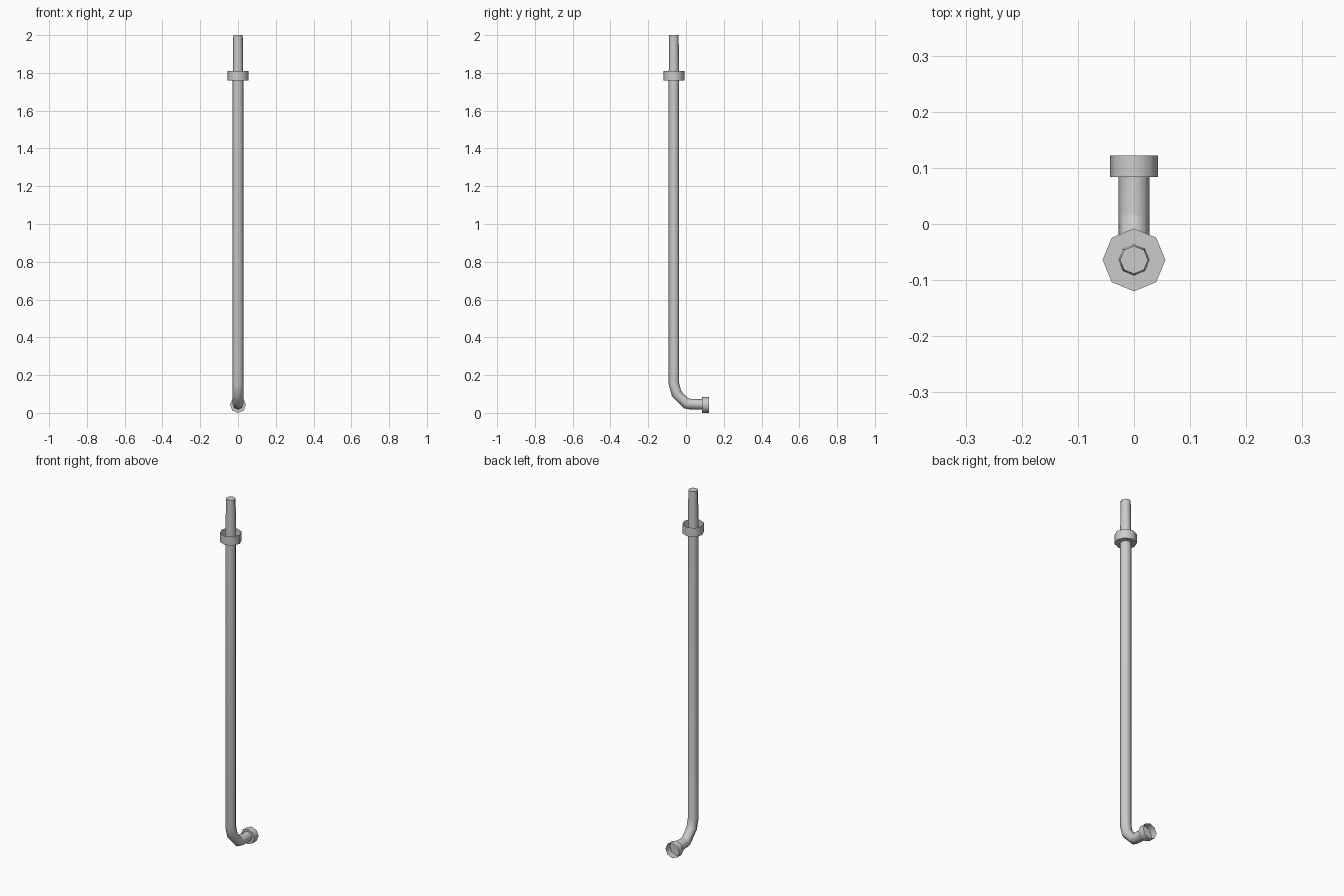
import bpy, bmesh, math
from mathutils import Vector

if "Cube" in bpy.data.objects:
    bpy.data.objects.remove(bpy.data.objects["Cube"])

SIDES = 8
PIPE_Y = -0.064   # axis of the upright pipe
LOW_Z = 0.045     # axis of the outlet pipe


def sweep(name, stations, cap_start=False, cap_end=False):
    """Loft octagon rings through (y, z, radius, tilt) stations in the YZ plane.
    tilt = travel direction in degrees, 0 = +y, 90 = +z."""
    bm = bmesh.new()
    rings = []
    for y, z, r, tilt in stations:
        t = math.radians(tilt)
        side = Vector((1, 0, 0))
        normal = Vector((0, -math.sin(t), math.cos(t)))
        centre = Vector((0, y, z))
        ring = []
        for i in range(SIDES):
            a = 2 * math.pi * i / SIDES
            ring.append(bm.verts.new(centre + r * (math.cos(a) * side + math.sin(a) * normal)))
        rings.append(ring)
    walls = []
    for lo, hi in zip(rings, rings[1:]):
        for i in range(SIDES):
            j = (i + 1) % SIDES
            walls.append(bm.faces.new((lo[i], lo[j], hi[j], hi[i])))
    if cap_start:
        bm.faces.new(list(reversed(rings[0])))
    if cap_end:
        bm.faces.new(rings[-1])
    bm.normal_update()
    # make the side walls face away from the axis
    (y0, z0), (y1, z1) = stations[0][:2], stations[1][:2]
    axis_mid = Vector((0, (y0 + y1) / 2, (z0 + z1) / 2))
    if walls[0].normal.dot(walls[0].calc_center_median() - axis_mid) < 0:
        bmesh.ops.reverse_faces(bm, faces=bm.faces[:])
    mesh = bpy.data.meshes.new(name)
    bm.to_mesh(mesh)
    bm.free()
    ob = bpy.data.objects.new(name, mesh)
    bpy.context.collection.objects.link(ob)
    bpy.ops.object.select_all(action='DESELECT')
    ob.select_set(True)
    bpy.context.view_layer.objects.active = ob
    bpy.ops.object.shade_smooth_by_angle(angle=math.radians(50))
    return ob


# Upright pipe with elbow and outlet
sweep("main_pipe", [
    (PIPE_Y, 1.76, 0.028, -90),
    (PIPE_Y, 0.155, 0.028, -84),
    (-0.05, 0.102, 0.028, -61),
    (0.0, LOW_Z + 0.005, 0.028, -22),
    (0.018, LOW_Z + 0.002, 0.028, 0),
    (0.084, LOW_Z, 0.028, 0),
])

# Upper narrow pipe inserted in the socket
sweep("upper_pipe", [
    (PIPE_Y, 1.76, 0.028, 90),
    (PIPE_Y, 2.0, 0.025, 90),
], cap_end=True)

# Open sockets: one upright, one at the outlet
sweep("upper_socket", [
    (PIPE_Y, 1.76, 0.056, 90),
    (PIPE_Y, 1.81, 0.056, 90),
], cap_start=True)
sweep("outlet_socket", [
    (0.084, 0.0425, 0.0425, 0),
    (0.122, 0.0425, 0.0425, 0),
], cap_start=True)
